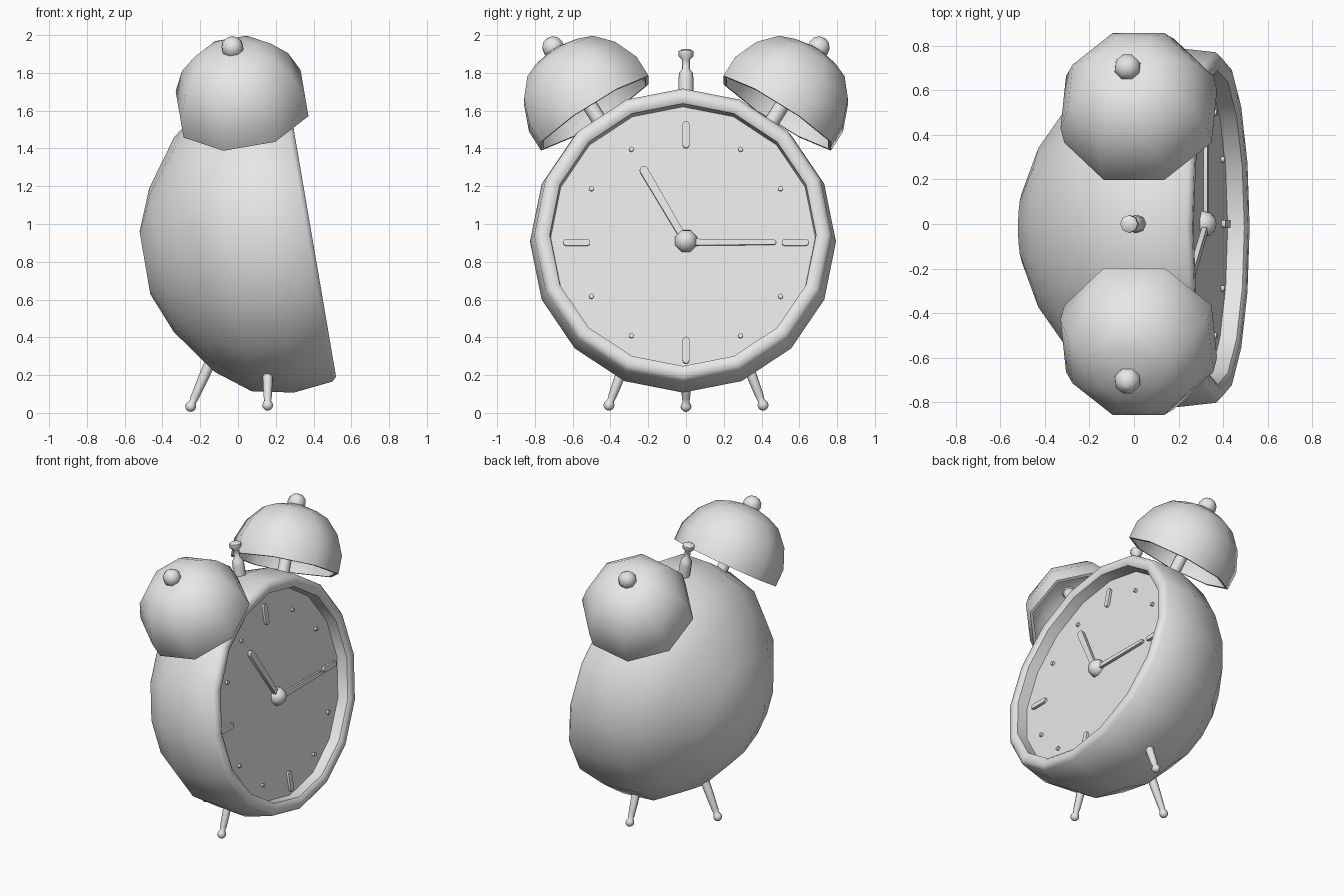
import bpy, bmesh
from math import sin, cos, pi, radians
from mathutils import Vector

if "Cube" in bpy.data.objects:
    bpy.data.objects.remove(bpy.data.objects["Cube"])

grey = bpy.data.materials.new("plain_grey")
grey.use_nodes = True
grey.diffuse_color = (0.8, 0.8, 0.8, 1)
grey.node_tree.nodes["Principled BSDF"].inputs["Base Color"].default_value = (0.8, 0.8, 0.8, 1)

# The clock leans back: OUT points out of the dial, SIDE across it, UP along it
LEAN = radians(9.7)
OUT = Vector((cos(LEAN), 0, sin(LEAN)))
SIDE = Vector((0, 1, 0))
UP = OUT.cross(SIDE)


def place(out, side, up):
    return OUT * out + SIDE * side + UP * up


def finish(name, bm, angle=50):
    bmesh.ops.recalc_face_normals(bm, faces=bm.faces)
    mesh = bpy.data.meshes.new(name)
    bm.to_mesh(mesh)
    bm.free()
    mesh.materials.append(grey)
    obj = bpy.data.objects.new(name, mesh)
    bpy.context.collection.objects.link(obj)
    bpy.ops.object.select_all(action="DESELECT")
    obj.select_set(True)
    bpy.context.view_layer.objects.active = obj
    bpy.ops.object.shade_smooth_by_angle(angle=radians(angle))
    return obj


def lathe(name, profile, sides, origin, axis, ref, phase=0.0, angle=50):
    """Turn (radius, height) points around an axis and cap both ends."""
    axis = axis.normalized()
    p = (ref - axis * ref.dot(axis)).normalized()
    q = axis.cross(p)
    bm = bmesh.new()
    rings = []
    for r, h in profile:
        turns = [2 * pi * i / sides + phase for i in range(sides)]
        rings.append([bm.verts.new(origin + axis * h + (p * cos(t) + q * sin(t)) * r)
                      for t in turns])
    for low, high in zip(rings, rings[1:]):
        for i in range(sides):
            j = (i + 1) % sides
            bm.faces.new((low[i], low[j], high[j], high[i]))
    bm.faces.new(rings[0])
    bm.faces.new(rings[-1])
    return finish(name, bm, angle)


def ball(radius, height, steps=6):
    """Profile points of a ball centred at the given height."""
    return [(radius * sin(pi * k / steps) + 0.001, height - radius * cos(pi * k / steps))
            for k in range(steps + 1)]


def bar(name, turn, start, end, width, tip_width, base, top):
    """Flat bar with round ends, lying on the dial along a clock direction."""
    along = SIDE * sin(turn) + UP * cos(turn)
    across = SIDE * cos(turn) - UP * sin(turn)
    centre = place(base, 0, DIAL_UP)
    bm = bmesh.new()
    outline = []
    for mid, w, sign in ((end, tip_width, 1), (start, width, -1)):
        for k in range(7):
            t = pi * k / 6
            outline.append(bm.verts.new(centre + along * (mid + sign * sin(t) * w / 2)
                                        + across * (sign * cos(t) * w / 2)))
    face = bm.faces.new(outline)
    made = bmesh.ops.extrude_face_region(bm, geom=[face])["geom"]
    moved = [v for v in made if isinstance(v, bmesh.types.BMVert)]
    bmesh.ops.translate(bm, verts=moved, vec=OUT * (top - base))
    return finish(name, bm, 30)


# Case: rounded back, rim and recessed dial in one turned shell
case_profile = [(0.168, -0.352), (0.386, -0.263), (0.63, -0.087), (0.765, 0.09),
                (0.81, 0.31), (0.787, 0.52), (0.765, 0.544), (0.725, 0.544),
                (0.705, 0.53), (0.70, 0.455)]
lathe("case", case_profile, 16, place(0, -0.016, 0.866), OUT, SIDE)

# Hour marks: bars at the quarters, dots between
DIAL_UP = 0.836
for hour in range(12):
    turn = hour * pi / 6
    if hour % 3 == 0:
        bar("quarter_mark", turn, 0.525, 0.632, 0.036, 0.036, 0.45, 0.472)
    else:
        spot = SIDE * sin(turn) + UP * cos(turn)
        lathe("hour_dot", [(0.013, 0), (0.013, 0.022)], 8,
              place(0.45, 0, DIAL_UP) + spot * 0.578, OUT, SIDE)

# Hands and hub
bar("hour_hand", radians(-30), 0, 0.445, 0.034, 0.045, 0.462, 0.485)
bar("minute_hand", radians(90), 0, 0.465, 0.036, 0.026, 0.462, 0.48)
lathe("hand_hub", ball(0.062, 0), 8, place(0.458, 0, 0.845), OUT, SIDE, pi / 8)

# Bells with posts and knobs, mirrored across the clock
for side, word in ((1, "left"), (-1, "right")):
    axis = UP * cos(radians(32)) + SIDE * side * sin(radians(32))
    centre = place(0.297, 0.483 * side, 1.559)
    dome = [(0.363, 0), (0.363, 0.12), (0.308, 0.25), (0.222, 0.345), (0.14, 0.38),
            (0.055, 0.40), (0.03, 0.40)]
    inside = [(r - 0.02, h - 0.02) for r, h in reversed(dome[1:-1])]
    lathe(word + "_bell", dome[::-1] + [(0.343, 0)] + inside[::-1], 8, centre, axis,
          OUT, pi / 8, 60)
    lathe(word + "_bell_knob", ball(0.06, 0.415), 8, centre, axis, OUT, pi / 8)
    lathe(word + "_bell_post", [(0.04, -0.16), (0.04, 0.38)], 8, centre, axis, OUT)

# Hammer on top of the case
hammer_profile = [(0.04, -0.04), (0.04, 0.08), (0.036, 0.115), (0.02, 0.135),
                  (0.02, 0.185), (0.04, 0.205), (0.04, 0.23), (0.025, 0.24)]
lathe("hammer", hammer_profile, 8, place(0.3, 0, 1.66), UP, SIDE)

# Three legs with ball feet
leg_profile = ball(0.028, 0.028)[:-2] + [(0.018, 0.055), (0.022, 0.08), (0.028, 0.22),
                                         (0.028, 0.34)]
for name, foot, top in (("left_leg", (0.157, 0.418, 0.014), (0.157, 0.29, 0.35)),
                        ("right_leg", (0.157, -0.418, 0.014), (0.157, -0.29, 0.35)),
                        ("back_leg", (-0.262, 0, 0.008), (-0.115, 0, 0.34))):
    foot = Vector(foot)
    lathe(name, leg_profile, 8, foot, Vector(top) - foot, SIDE)
